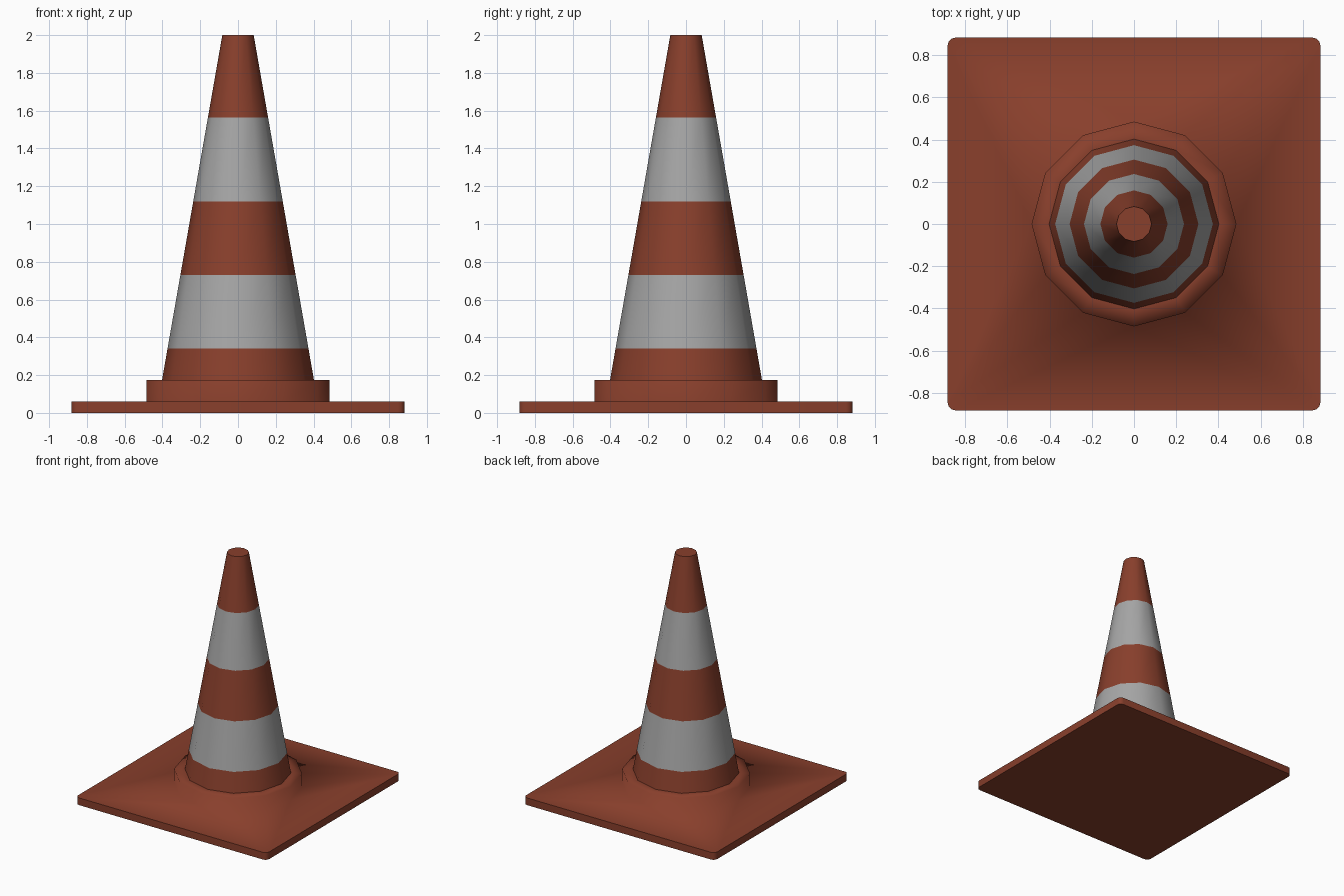
import bpy, bmesh, math

if "Cube" in bpy.data.objects:
    bpy.data.objects.remove(bpy.data.objects["Cube"])

SIDES = 12


def material(name, rgb):
    m = bpy.data.materials.new(name)
    m.diffuse_color = (*rgb, 1)
    m.use_nodes = True
    m.node_tree.nodes["Principled BSDF"].inputs["Base Color"].default_value = m.diffuse_color
    return m


orange = material("burnt orange", (0.25, 0.05, 0.025))
grey = material("reflective grey", (0.38, 0.38, 0.38))


def ring(bm, r, z):
    return [bm.verts.new((r * math.cos(2 * math.pi * i / SIDES),
                          r * math.sin(2 * math.pi * i / SIDES), z)) for i in range(SIDES)]


def skin(bm, a, b, mat=0):
    """Join two equal loops with quads."""
    n = len(a)
    faces = []
    for i in range(n):
        f = bm.faces.new((a[i], a[(i + 1) % n], b[(i + 1) % n], b[i]))
        f.material_index = mat
        f.smooth = True
        faces.append(f)
    return faces


def loop_edges(bm, loop):
    return [bm.edges.get((loop[i], loop[(i + 1) % len(loop)])) for i in range(len(loop))]


def finish(bm, name, mats):
    bmesh.ops.recalc_face_normals(bm, faces=bm.faces[:])
    me = bpy.data.meshes.new(name)
    bm.to_mesh(me)
    bm.free()
    for m in mats:
        me.materials.append(m)
    ob = bpy.data.objects.new(name, me)
    bpy.context.collection.objects.link(ob)
    return ob


# square foot plate with rounded corners, flowing into a twelve-sided collar
def plate_loop(bm, half, radius, z):
    pts = []
    for corner in range(4):
        mid = math.radians(45 + 90 * corner)
        cx = math.copysign(half - radius, math.cos(mid))
        cy = math.copysign(half - radius, math.sin(mid))
        for k in (-45, -15, 15, 45):
            a = mid + math.radians(k)
            pts.append(bm.verts.new((cx + radius * math.cos(a), cy + radius * math.sin(a), z)))
    return pts


bm = bmesh.new()
low = plate_loop(bm, 0.882, 0.035, 0.0)
high = plate_loop(bm, 0.882, 0.035, 0.06)
skin(bm, low, high)
bm.faces.new(low[::-1])
foot = ring(bm, 0.485, 0.06)
lip = ring(bm, 0.485, 0.175)
neck = ring(bm, 0.402, 0.175)
skin(bm, foot, lip)
skin(bm, lip, neck)
top = bmesh.ops.triangle_fill(bm, use_beauty=True,
                              edges=loop_edges(bm, high) + loop_edges(bm, foot))
for g in top["geom"]:
    if isinstance(g, bmesh.types.BMFace):
        g.smooth = True
for e in loop_edges(bm, low) + loop_edges(bm, high):
    e.smooth = False
finish(bm, "foot_plate_and_collar", [orange])

# tapered cone, striped by height
bm = bmesh.new()
heights = (0.175, 0.34, 0.73, 1.12, 1.565, 2.0)
rings = [ring(bm, 0.402 + (0.083 - 0.402) * (z - 0.175) / 1.825, z) for z in heights]
for i in range(len(rings) - 1):
    skin(bm, rings[i], rings[i + 1], i % 2)
bm.faces.new(rings[-1])
for e in loop_edges(bm, rings[-1]):
    e.smooth = False
finish(bm, "striped_cone", [orange, grey])
